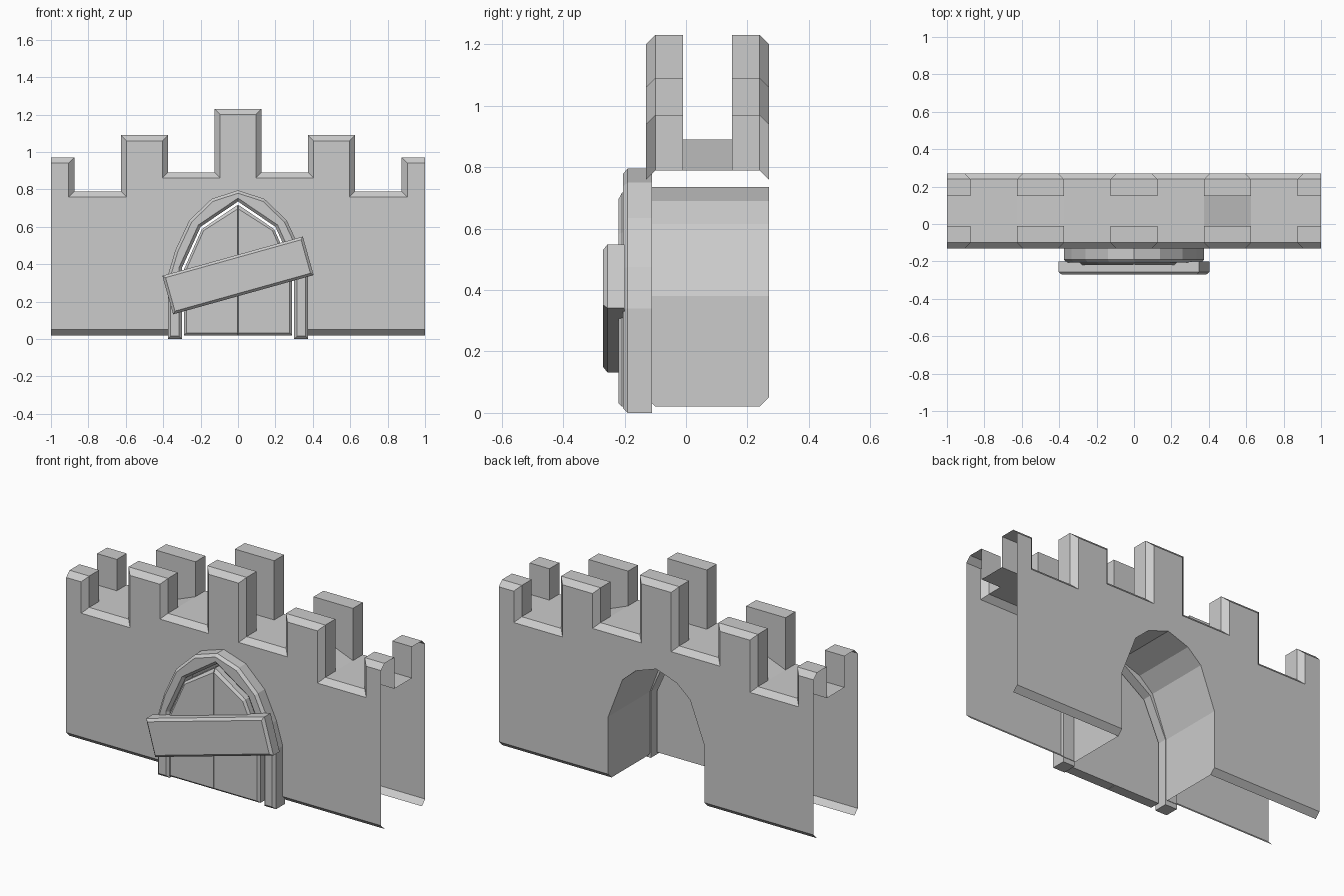
import bpy, bmesh, math
from mathutils import Matrix

if "Cube" in bpy.data.objects:
    bpy.data.objects.remove(bpy.data.objects["Cube"])

YF, YB = -0.13, 0.27        # wall faces
C = 0.03                    # wall chamfer
IN_F, IN_B = -0.01, 0.15    # inner faces of the two parapets


def finish(name, bm):
    bmesh.ops.remove_doubles(bm, verts=bm.verts, dist=1e-4)
    bmesh.ops.recalc_face_normals(bm, faces=bm.faces)
    me = bpy.data.meshes.new(name)
    bm.to_mesh(me)
    bm.free()
    ob = bpy.data.objects.new(name, me)
    bpy.context.collection.objects.link(ob)
    return ob


def mirror(half):
    """Half outline from x = 0 outwards -> full outline from left to right."""
    return [(-x, z) for x, z in reversed(half) if x > 0] + list(half)


def plate(name, outline, y_front, y_back, c, seam=False):
    """Extruded outline with a chamfered front face."""
    bm = bmesh.new()
    front = [bm.verts.new((x, y_front + c, z)) for x, z in outline]
    back = [bm.verts.new((x, y_back, z)) for x, z in outline]
    f = bm.faces.new(front)
    bm.faces.new(back[::-1])
    n = len(outline)
    for i in range(n):
        j = (i + 1) % n
        bm.faces.new((front[i], front[j], back[j], back[i]))
    bmesh.ops.recalc_face_normals(bm, faces=bm.faces)
    bmesh.ops.inset_individual(bm, faces=[f], thickness=c, depth=0, use_even_offset=True)
    for v in f.verts:
        v.co.y = y_front
        if seam and abs(v.co.x) < c * 1.6:      # keep the middle joint tight
            v.co.x = math.copysign(0.002, v.co.x)
    return finish(name, bm)


# ---- castle wall: hollow shell, open at both ends and underneath ----
steps = [(0.125, 1.23, 0.89), (0.375, 0.89, 1.09), (0.625, 1.09, 0.79), (0.875, 0.79, 0.97)]
outer, inset = [(0, 1.23)], [(0, 1.23 - C)]
for k, (x, za, zb) in enumerate(steps):
    xi = x + (C if k % 2 else -C)
    outer += [(x, za), (x, zb)]
    inset += [(xi, za - C), (xi, zb - C)]
outer = mirror(outer + [(1, 0.97)])
inset = mirror(inset + [(1, 0.97 - C)])
# the point on the axis is not a corner
outer = [p for p in outer if p[0] != 0]
inset = [p for p in inset if p[0] != 0]
arch = mirror([(0, 0.735), (0.13, 0.69), (0.215, 0.615), (0.305, 0.38)])

bm = bmesh.new()


def face(*pts):
    bm.faces.new([bm.verts.new(p) for p in pts])


for y, yi, s in ((YF, IN_F, 1), (YB, IN_B, -1)):
    yc = y + s * C
    # main face with arch notch
    ring = inset + [(1, 0.05), (0.305, 0.05)] + arch[::-1] + [(-0.305, 0.05), (-1, 0.05)]
    face(*[(x, y, z) for x, z in ring])
    # chamfer and depth of the battlements
    for i in range(len(outer) - 1):
        (a, b), (c, d) = outer[i], outer[i + 1]
        (e, f), (g, h) = inset[i], inset[i + 1]
        face((a, yc, b), (c, yc, d), (g, y, h), (e, y, f))
        face((a, yc, b), (c, yc, d), (c, yi, d), (a, yi, b))
    # bottom chamfer
    for m in (-1, 1):
        face((m, y, 0.05), (m * 0.305, y, 0.05), (m * 0.305, yc, 0.02), (m, yc, 0.02))
    # inner faces of the merlons
    for a, b, za, zb, top in ((-0.125, 0.125, 0.89, 0.89, 1.23), (0.375, 0.625, 0.89, 0.79, 1.09),
                              (0.875, 1, 0.79, 0.79, 0.97)):
        for m in ((1,) if a < 0 else (-1, 1)):
            face((m * a, yi, za), (m * b, yi, zb), (m * b, yi, top), (m * a, yi, top))

# walkway floor, sloping under the second merlons
floor = mirror([(0.125, 0.89), (0.375, 0.89), (0.625, 0.79), (0.875, 0.79), (1, 0.79)])
for (a, b), (c, d) in zip(floor, floor[1:]):
    face((a, IN_F, b), (c, IN_F, d), (c, IN_B, d), (a, IN_B, b))

# passage through the wall
passage = [(-0.305, 0.05)] + arch + [(0.305, 0.05)]
for (a, b), (c, d) in zip(passage, passage[1:]):
    face((a, YF, b), (c, YF, d), (c, YB, d), (a, YB, b))
for m in (-0.305, 0.305):
    face((m, YF, 0.05), (m, YB, 0.05), (m, YB - C, 0.02), (m, YF + C, 0.02))
finish("castle_wall", bm)

# ---- arched gate frame ----
frame_out = mirror([(0, 0.795), (0.14, 0.75), (0.26, 0.635), (0.335, 0.475), (0.375, 0.34), (0.375, 0)])
frame_in = mirror([(0, 0.735), (0.2, 0.6), (0.3, 0.38), (0.3, 0)])
plate("gate_frame", frame_out + frame_in[::-1], -0.205, -0.11, 0.015)

# ---- two door leaves ----
for side, m in (("left", -1), ("right", 1)):
    leaf = [(0.001, 0.02), (0.288, 0.02), (0.288, 0.375), (0.193, 0.588), (0.001, 0.718)]
    plate(side + "_door", [(m * x, z) for x, z in leaf], -0.22, -0.15, 0.012, seam=True)

# ---- crooked plank nailed across the gate ----
plank = plate("barricade_plank", [(-0.39, -0.107), (0.39, -0.107), (0.39, 0.107), (-0.39, 0.107)],
              -0.27, -0.20, 0.014)
plank.data.transform(Matrix.Translation((0, 0, 0.34)) @ Matrix.Rotation(-math.radians(15.6), 4, 'Y'))
